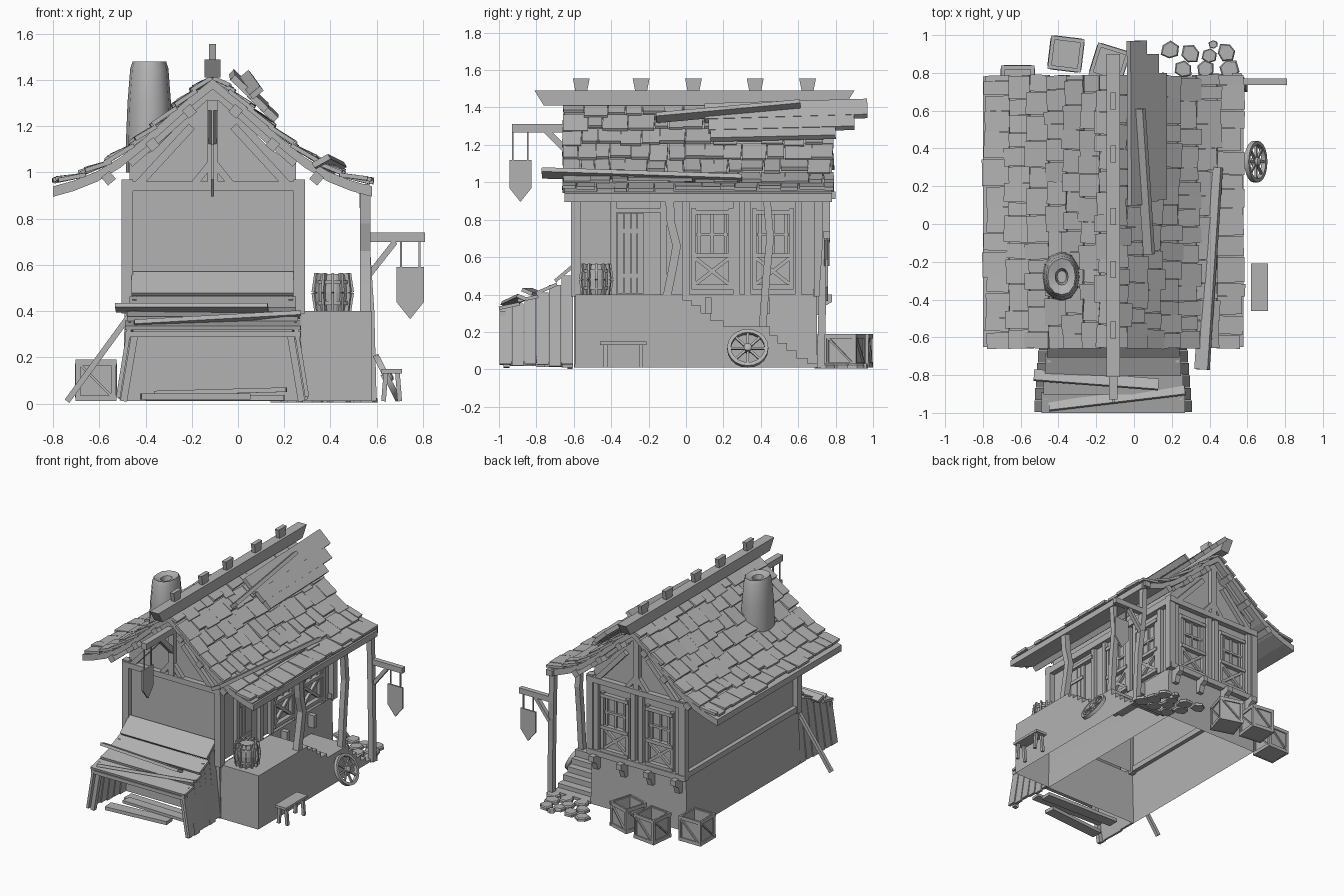
import bpy, bmesh, math, random
from mathutils import Matrix, Vector

random.seed(4)
cube = bpy.data.objects.get("Cube")
if cube:
    bpy.data.objects.remove(cube)

grey = bpy.data.materials.new("weathered_grey")
grey.use_nodes = True
COLOUR = (0.45, 0.45, 0.45, 1)
grey.diffuse_color = COLOUR
grey.node_tree.nodes["Principled BSDF"].inputs["Base Color"].default_value = COLOUR

parts = {}
CX = -0.11  # centre line of the house
ID = Matrix()


def mesh(name):
    if name not in parts:
        parts[name] = bmesh.new()
    return parts[name]


def box(name, c, s, m=ID):
    bmesh.ops.create_cube(mesh(name), size=1, matrix=m @ Matrix.Translation(c) @ Matrix.Diagonal((*s, 1)))


def span(name, lo, hi):
    lo, hi = Vector(lo), Vector(hi)
    box(name, (lo + hi) / 2, hi - lo)


def beam(name, p, q, w, h, roll=0, m=ID):
    p, q = Vector(p), Vector(q)
    turn = (q - p).to_track_quat('Y', 'Z').to_matrix().to_4x4()
    frame = m @ Matrix.Translation((p + q) / 2) @ turn @ Matrix.Rotation(roll, 4, 'Y')
    box(name, (0, 0, 0), (w, (q - p).length, h), frame)


def skin(name, rings, loop=False):
    bm = mesh(name)
    rows = [[bm.verts.new(v) for v in r] for r in rings]
    for a, b in list(zip(rows, rows[1:])) + ([(rows[-1], rows[0])] if loop else []):
        for i in range(len(a)):
            j = (i + 1) % len(a)
            bm.faces.new((a[i], a[j], b[j], b[i]))
    if not loop:
        bm.faces.new(rows[0])
        bm.faces.new(rows[-1])


def prism(name, pts, axis, lo, hi):
    put = {'x': lambda a, b, t: (t, a, b), 'y': lambda a, b, t: (a, t, b)}[axis]
    skin(name, [[put(a, b, t) for a, b in pts] for t in (lo, hi)])


def open_level(name, z):
    """Remove the flat faces lying at height z, leaving an open shell."""
    bm = mesh(name)
    bmesh.ops.recalc_face_normals(bm, faces=bm.faces)
    flat = [f for f in bm.faces if all(abs(v.co.z - z) < .001 for v in f.verts)]
    bmesh.ops.delete(bm, geom=flat, context='FACES')


def post(name, pts, w):
    k = w / 2
    skin(name, [[(x + a * k, y + b * k, z) for a, b in ((-1, -1), (1, -1), (1, 1), (-1, 1))] for x, y, z in pts])


def lathe(name, prof, n, m, sy=1, loop=False, wobble=0):
    f = [1 + random.uniform(-wobble, wobble) for _ in range(n)]
    ang = [math.tau * i / n for i in range(n)]
    skin(name, [[m @ Vector((r * k * math.cos(a), r * k * sy * math.sin(a), z)) for a, k in zip(ang, f)]
                for r, z in prof], loop)


# Hollow stone base, porch and stairs
prism("stone_base", [(-.5, .01), (.28, .01), (.27, .4), (-.49, .4)], 'y', -.6, .7)
open_level("stone_base", .01)
open_level("stone_base", .4)
profile = [(.71, .01), (-.595, .01), (-.59, .4)]
y0 = -.02
for y, z in [(-.02, .4), (.03, .37), (.08, .34), (.13, .3), (.2, .26), (.45, .23), (.49, .18), (.54, .14), (.59, .1), (.65, .06), (.71, .03)]:
    profile += [(y0, z), (y, z)] if y > y0 else [(y, z)]
    y0 = y
prism("porch_and_stairs", profile, 'x', .275, .58)
open_level("porch_and_stairs", .01)

# Upper walls and gables
prism("walls", [(-.47, .4), (.25, .4), (.25, 1.04), (.14, 1.1), (CX, 1.36), (-.36, 1.1), (-.47, 1.04)], 'y', -.58, .7)
open_level("walls", .4)
for x in (-.48, .265):
    for y in (-.59, .71):
        box("corner_posts", (x, y, .68), (.05, .05, .58))
for y in (-.6, .72):
    span("wall_beams", (-.5, y - .02, .92), (.29, y + .02, .96))
    box("king_posts", (CX, y, 1.16), (.045, .035, .42))
    for s in (-1, 1):
        beam("gable_braces", (CX + s * .32, y, .95), (CX + s * .09, y, 1.2), .03, .035)
        beam("gable_braces", (CX, y, 1.05), (CX + s * .08, y, .95), .03, .03)
        beam("gable_braces", (CX + s * .36, y, 1.04), (CX, y, 1.36), .03, .04)
span("wall_beams", (-.5, -.6, .4), (-.46, .72, .44))
span("wall_beams", (-.5, .68, .39), (.28, .74, .43))
for x in (-.5, .25):
    span("wall_beams", (x, -.6, .91), (x + .04, .72, .96))
for y in (-.39, -.12, 0, .27, .33, .6):
    box("side_posts", (.26, y, .67), (.035, .035, .54))
for x in (-.44, -.14, -.08, .22):
    box("back_posts", (x, .71, .67), (.035, .035, .54))


# Windows with crossed lower panels
def window(m):
    for x in (-.1, .1):
        box("windows", (x, 0, .645), (.025, .03, .43), m)
    for z in (.44, .61, .84):
        box("windows", (0, .005, z), (.22, .035, .025), m)
    for x in (-.07, 0, .07):
        box("windows", (x, -.005, .725), (.016, .02, .21), m)
    box("windows", (0, -.003, .72), (.17, .02, .016), m)
    for s in (-1, 1):
        beam("windows", (-.09, 0, .525 - s * .07), (.09, 0, .525 + s * .07), .02, .02, m=m)


for y in (.14, .465):
    window(Matrix.Translation((.26, y, 0)) @ Matrix.Rotation(-math.pi / 2, 4, 'Z'))
for x in (-.29, .07):
    window(Matrix.Translation((x, .71, 0)))

# Door
for i in range(4):
    box("door", (.257, -.35 + i * .036, .62), (.02, .032, .43))
for z in (.5, .74):
    box("door", (.27, -.297, z), (.01, .13, .025))
box("door_lintel", (.265, -.25, .85), (.04, .26, .025))

# Brackets under the overhangs
for x in (-.44, -.22, 0, .22):
    prism("brackets", [(.69, .4), (.78, .4), (.78, .36), (.745, .34), (.73, .29), (.69, .29)], 'x', x - .02, x + .02)
for y in (.12, .43):
    box("brackets", (.3, y, .34), (.05, .035, .09))

# Porch posts and eave beams
post("porch_posts", [(.55, -.1, .4), (.55, -.075, .52), (.55, -.05, .66), (.55, -.08, .78), (.55, -.09, .94)], .045)
post("porch_posts", [(.55, .41, .23), (.55, .43, .5), (.55, .45, .7), (.55, .43, .94)], .04)
post("porch_posts", [(.58, .72, .01), (.57, .73, .4), (.55, .75, .7), (.545, .75, .94)], .04)
span("eave_beam", (.52, -.65, .91), (.57, .8, .95))

# Curved roof with shingles
curve = [(0, 1.41), (.1, 1.33), (.2, 1.24), (.3, 1.15), (.4, 1.07), (.5, 1.01), (.6, .97), (.69, .945)]


def height(d):
    for (a, za), (b, zb) in zip(curve, curve[1:]):
        if d <= b:
            return za + (zb - za) * (d - a) / (b - a)
    return curve[-1][1]


for s in (-1, 1):
    outline = [(CX + s * d, z - .005) for d, z in curve] + [(CX + s * d, z - .05) for d, z in reversed(curve)]
    prism("roof_deck", outline, 'y', -.65, .78)
    for d in (.1, .26, .45):
        beam("purlins", (CX + s * d, -.66, height(d) - .065), (CX + s * d, .79, height(d) - .065), .045, .045, s * .7)
    rows = [.69, .57, .46, .36, .265, .175, .09, 0]
    for low, high in zip(rows, rows[1:]):
        y = -.66
        while y < .77:
            w = min(random.uniform(.07, .15), .79 - y)
            end = low + random.uniform(-.025, .008)
            top = max(high - .02, 0)
            lift = random.uniform(.01, .026)
            beam("roof_shingles", (CX + s * top, y + w / 2, height(top)),
                 (CX + s * end, y + w / 2 + random.uniform(-.006, .006), height(end) + lift), w - .004, .018)
            y += w

# Ridge beam with pegs
prism("ridge_beam", [(-.76, 1.41), (.85, 1.41), (.9, 1.49), (-.81, 1.49)], 'x', CX - .035, CX + .035)
for y in (-.56, -.24, .04, .37, .65):
    prism("ridge_pegs", [(y - .03, 1.48), (y + .03, 1.48), (y + .045, 1.555), (y - .045, 1.555)], 'x', CX - .015, CX + .015)

# Loose boards on the roof
beam("roof_boards", (.02, .1, 1.37), (.015, .97, 1.395), .12, .03, .76)
beam("roof_boards", (.085, .12, 1.305), (.085, .9, 1.325), .1, .03, .76)
beam("roof_boards", (.135, .13, 1.255), (.135, .8, 1.27), .08, .03, .76)
beam("roof_boards", (.03, .61, 1.415), (.08, -.16, 1.345), .06, .025, .7)
beam("roof_boards", (.43, .3, 1.015), (.36, -.77, 1.05), .08, .025, .5)

# Chimney
lathe("chimney", [(.103, 1.0), (.103, 1.15), (.097, 1.3), (.085, 1.45), (.075, 1.48), (.035, 1.465), (.025, 1.4)], 12,
      Matrix.Translation((-.382, -.28, 0)), 1.3, wobble=.05)


# Hanging signs
def sign(m, drop):
    skin("hanging_signs", [[m @ Vector((u, t, v - drop)) for u, v in
                            ((-.06, 0), (.06, 0), (.06, -.15), (0, -.225), (-.06, -.15))] for t in (-.006, .006)])
    for u in (-.04, .04):
        box("sign_chains", (u, 0, -drop / 2), (.008, .008, drop), m)


beam("sign_beams", (CX, -.93, 1.29), (CX, -.58, 1.29), .045, .045)
beam("sign_beams", (CX, -.75, 1.28), (CX, -.6, 1.13), .035, .035)
sign(Matrix.Translation((CX, -.885, 1.27)) @ Matrix.Rotation(math.pi / 2, 4, 'Z'), .15)
beam("sign_beams", (.54, .753, .72), (.81, .753, .72), .035, .04)
beam("sign_beams", (.57, .753, .56), (.68, .753, .7), .03, .025)
sign(Matrix.Translation((.745, .753, .7)), .11)

# Lean-to shed with plank sides and roof
shed = [(-.6, .57), (-.7, .46), (-.8, .395), (-.9, .355), (-1, .315)]
for (ya, za), (yb, zb) in zip(shed, shed[1:]):
    half = .34 + (-.6 - yb) * .1
    beam("shed_roof", (CX, ya + .01, za - .005), (CX, yb, zb + .012), 2 * half, .018)
for s in (-1, 1):
    for i in range(6):
        y = -.635 - i * .066
        k = .08 * (-.6 - y)
        za = .53 - .88 * (-.6 - y) + .95 * (-.6 - y) ** 2
        beam("shed_sides", (CX + s * (.38 + k), y, .01 + random.random() * .02), (CX + s * (.33 + k), y, za), .063, .018)
    beam("shed_posts", (CX + s * .385, -.96, .01), (CX + s * .335, -.96, .31), .03, .03)
beam("shed_beam", (-.49, -.98, .3), (.27, -.98, .3), .03, .025)
beam("loose_planks", (-.53, -.8, .415), (.13, -.85, .415), .06, .02, -.4)
beam("loose_planks", (-.45, -.965, .345), (.27, -.88, .385), .05, .02, -.4)
beam("loose_planks", (-.42, -.9, .03), (.05, -.86, .03), .08, .025)
beam("loose_planks", (-.36, -.78, .045), (.21, -.82, .06), .07, .02)
beam("loose_planks", (-.4, -.7, .025), (.2, -.72, .025), .08, .025)
beam("prop_pole", (-.47, -.62, .38), (-.74, -.62, .01), .025, .025)

# Barrel with upright staves
at = Matrix.Translation((.41, -.48, .4))
lathe("barrel", [(.062, 0), (.072, .04), (.075, .08), (.072, .12), (.062, .16), (.055, .16), (.055, .148)], 14, at)
for i in range(12):
    turn = at @ Matrix.Rotation(i * math.tau / 12, 4, 'Z')
    for a, b in (((.064, 0, 0), (.076, 0, .08)), ((.076, 0, .08), (.064, 0, .163))):
        beam("barrel_staves", a, b, .012, .032, m=turn)
for z in (.035, .125):
    lathe("barrel_hoops", [(.079, z - .008), (.079, z + .008), (.068, z + .008), (.068, z - .008)], 14, at, loop=True)

# Leaning cart wheel
lean = Matrix.Translation((.645, .33, .112)) @ Matrix.Rotation(math.radians(63), 4, 'Y')
lathe("cart_wheel", [(.11, -.013), (.11, .013), (.09, .013), (.09, -.013)], 20, lean, loop=True)
lathe("cart_wheel", [(.022, -.02), (.022, .02), (.012, .026)], 10, lean)
for i in range(8):
    box("cart_wheel", (.055, 0, 0), (.085, .012, .012), lean @ Matrix.Rotation(i * math.tau / 8, 4, 'Z'))

# Bench
box("bench", (.665, -.335, .14), (.09, .25, .018))
for y in (-.43, -.24):
    for s in (-1, 1):
        beam("bench", (.665 + s * .025, y, .135), (.665 + s * .035, y, .01), .02, .02)

# Open crates
for x, y, turn in ((-.615, .75, 0), (-.36, .9, -.12), (-.13, .85, -.3)):
    m = Matrix.Translation((x, y, .01)) @ Matrix.Rotation(turn, 4, 'Z')
    box("crates", (0, 0, .012), (.16, .16, .02), m)
    for q in range(4):
        side = m @ Matrix.Rotation(q * math.pi / 2, 4, 'Z')
        box("crates", (0, .074, .09), (.15, .012, .17), side)
        for z in (.013, .167):
            box("crates", (0, .082, z), (.178, .012, .025), side)
        for u in (-.077, .077):
            box("crates", (u, .081, .09), (.022, .012, .17), side)
        beam("crates", (-.07, .081, .02), (.07, .081, .16), .02, .01, m=side)

# Stepping stones
for x, y, r in ((.19, .92, .05), (.3, .9, .055), (.4, .89, .04), (.49, .91, .05), (.26, .82, .05), (.38, .82, .045),
                (.5, .82, .055), (.32, .74, .05), (.44, .75, .05), (.55, .74, .05), (.42, .95, .025)):
    lathe("stepping_stones", [(r, .005), (r, .022), (r * .85, .03)], 6,
          Matrix.Translation((x, y, 0)) @ Matrix.Rotation(random.random(), 4, 'Z'), wobble=.15)

# Turn every part into an object
for name, bm in parts.items():
    bmesh.ops.recalc_face_normals(bm, faces=bm.faces)
    data = bpy.data.meshes.new(name)
    bm.to_mesh(data)
    bm.free()
    data.materials.append(grey)
    part = bpy.data.objects.new(name, data)
    bpy.context.scene.collection.objects.link(part)
    if name in ("chimney", "cart_wheel", "barrel_hoops"):
        bpy.ops.object.select_all(action='DESELECT')
        part.select_set(True)
        bpy.context.view_layer.objects.active = part
        bpy.ops.object.shade_smooth_by_angle(angle=math.radians(40))
